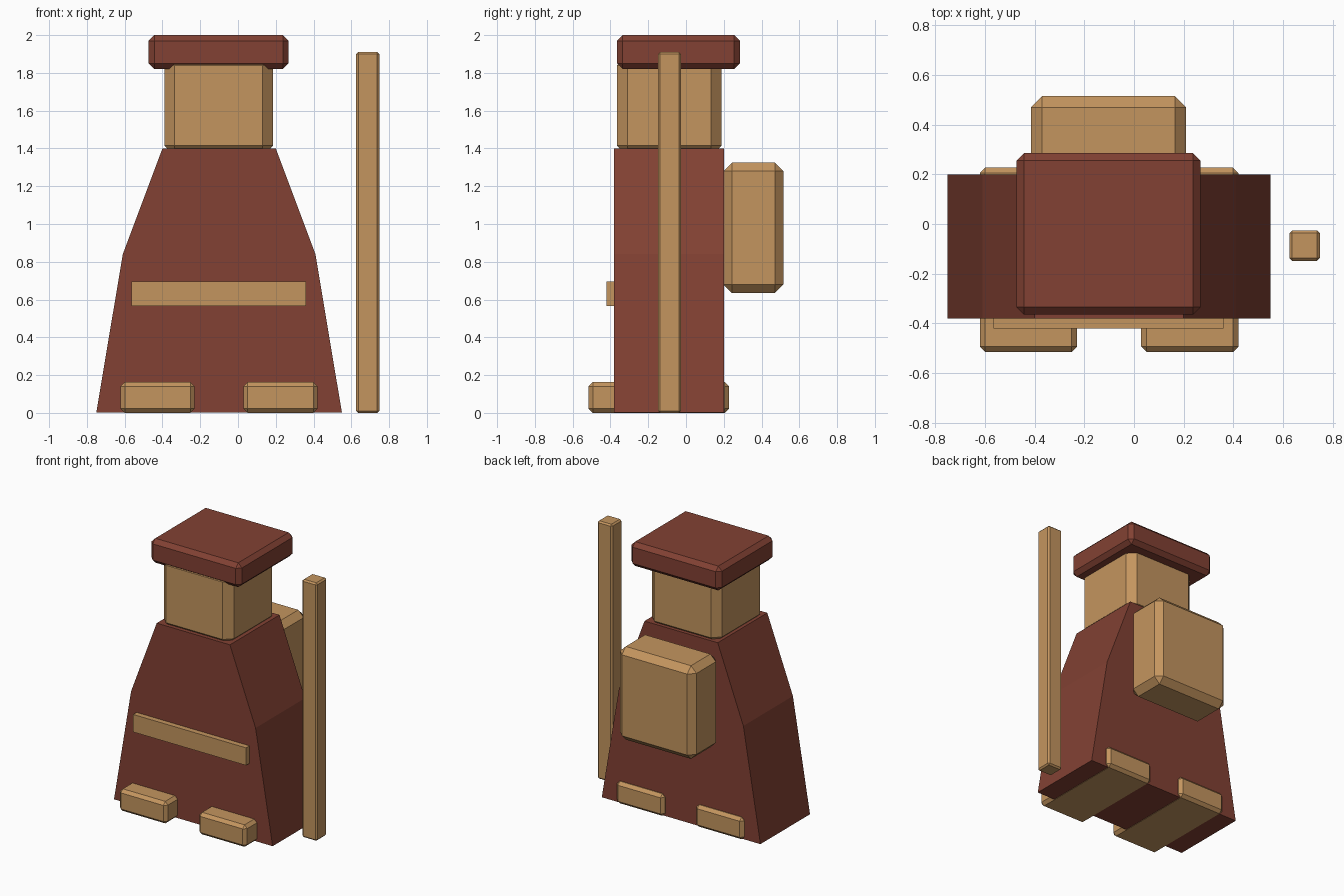
import bpy

if "Cube" in bpy.data.objects:
    bpy.data.objects.remove(bpy.data.objects["Cube"])


def material(name, color):
    m = bpy.data.materials.new(name)
    m.diffuse_color = (*color, 1.0)
    m.use_nodes = True
    m.node_tree.nodes["Principled BSDF"].inputs["Base Color"].default_value = m.diffuse_color
    return m


RUST = material("rust_brown", (0.223, 0.053, 0.033))
TAN = material("tan", (0.552, 0.301, 0.114))


def make_object(name, verts, faces, mat, bevel=0.0):
    mesh = bpy.data.meshes.new(name)
    mesh.from_pydata(verts, [], faces)
    mesh.materials.append(mat)
    ob = bpy.data.objects.new(name, mesh)
    bpy.context.collection.objects.link(ob)
    if bevel:
        mod = ob.modifiers.new("chamfer", 'BEVEL')
        mod.width = bevel
        mod.segments = 1
        mod.limit_method = 'NONE'
    return ob


def prism(name, profile, y0, y1, mat, bevel=0.0):
    """Extrude a counter-clockwise (x, z) front profile from y0 back to y1."""
    n = len(profile)
    verts = [(x, y, z) for y in (y0, y1) for x, z in profile]
    faces = [tuple(range(n)), tuple(range(2 * n - 1, n - 1, -1))]
    faces += [(i, i + n, (i + 1) % n + n, (i + 1) % n) for i in range(n)]
    return make_object(name, verts, faces, mat, bevel)


def box(name, x, y, z, mat, bevel=0.0):
    profile = [(x[0], z[0]), (x[1], z[0]), (x[1], z[1]), (x[0], z[1])]
    return prism(name, profile, y[0], y[1], mat, bevel)


CX = -0.10  # centre line of the figure

# Robe: tapered silhouette, mirrored about the centre line
half = [(0.65, 0.002), (0.51, 0.84), (0.30, 1.40)]
robe = [(CX + w, z) for w, z in half] + [(CX - w, z) for w, z in reversed(half)]
prism("robe", robe, -0.38, 0.20, RUST)

# Head and flat hat
box("head", (-0.39, 0.185), (-0.365, 0.188), (1.36, 1.895), TAN, 0.055)
box("hat", (-0.473, 0.267), (-0.365, 0.285), (1.82, 2.0), RUST, 0.03)

# Belt plate on the front
box("belt", (-0.565, 0.36), (-0.42, -0.34), (0.565, 0.695), TAN)

# Feet running through under the robe
for side, label in ((-1, "left"), (1, "right")):
    c = CX + side * 0.325
    box(label + "_foot", (c - 0.196, c + 0.196), (-0.515, 0.227), (0, 0.163), TAN, 0.022)

# Backpack
box("backpack", (-0.415, 0.21), (0.198, 0.515), (0.635, 1.325), TAN, 0.045)

# Walking staff standing beside the figure
box("staff", (0.626, 0.748), (-0.148, -0.026), (0, 1.91), TAN, 0.011)
